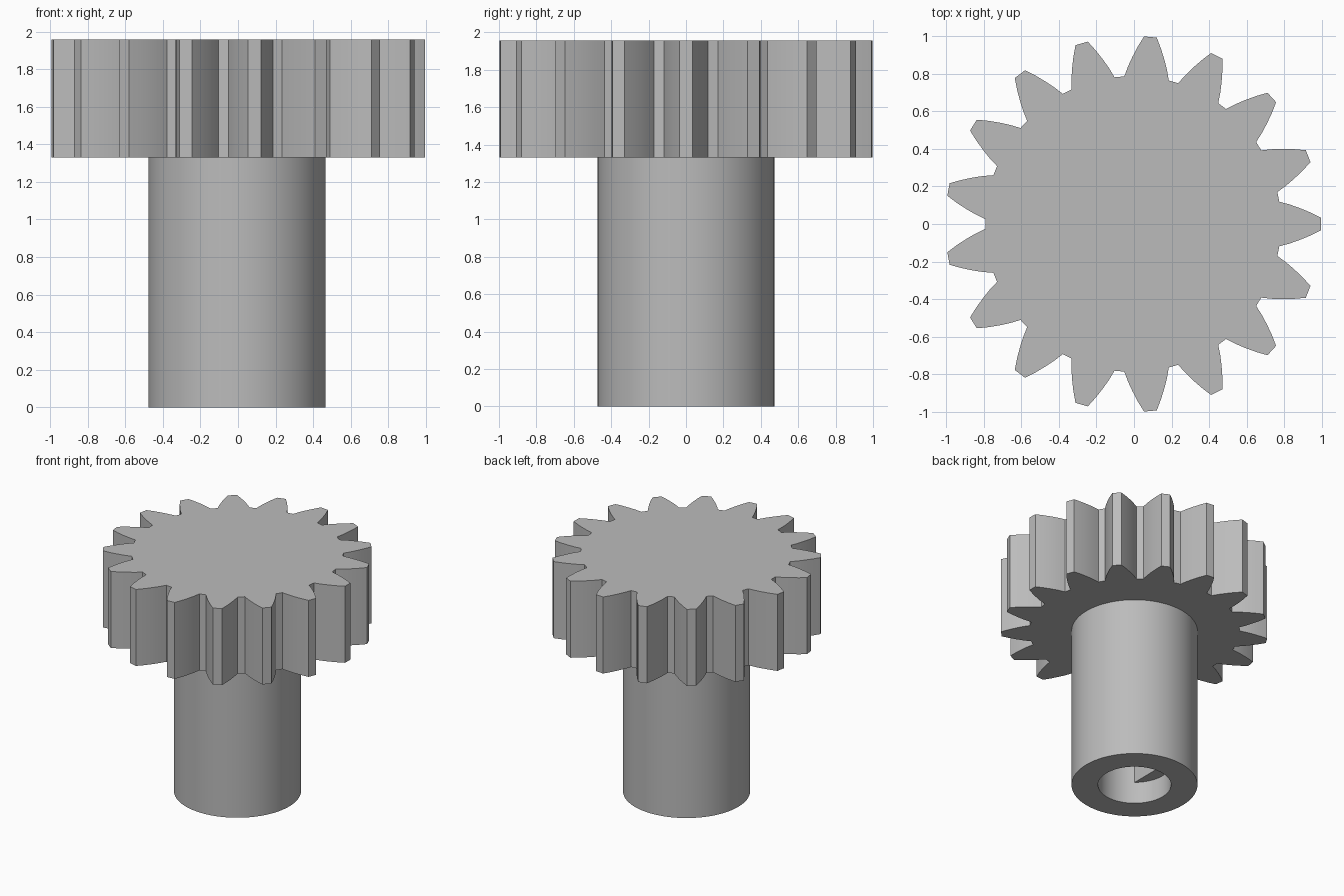
import bpy, bmesh
from math import sin, cos, radians

cube = bpy.data.objects.get("Cube")
if cube:
    bpy.data.objects.remove(cube, do_unlink=True)

TEETH = 17
CENTRE_X = -0.005
GEAR_BOTTOM, GEAR_TOP = 1.33, 1.957
SHAFT_R, BORE_R = 0.472, 0.274
STEP_Z = 0.18            # the round bore turns D-shaped here
SEGMENTS = 72

grey = bpy.data.materials.new("plain grey")
grey.use_nodes = True
grey.diffuse_color = (0.5, 0.5, 0.5, 1)
grey.node_tree.nodes["Principled BSDF"].inputs["Base Color"].default_value = (0.5, 0.5, 0.5, 1)


def polar(r, degrees):
    return r * cos(radians(degrees)), r * sin(radians(degrees))


def circle(r):
    return [polar(r, 360 * i / SEGMENTS) for i in range(SEGMENTS)]


def loft(name, sections, cap_ends):
    """Join (outline, height) sections that share a point count."""
    bm = bmesh.new()
    rings = [[bm.verts.new((x, y, z)) for x, y in outline] for outline, z in sections]
    for a, b in zip(rings, rings[1:]):
        for i in range(len(a)):
            j = (i + 1) % len(a)
            bm.faces.new((a[i], a[j], b[j], b[i]))
    if cap_ends:
        bm.faces.new(rings[0][::-1])
        bm.faces.new(rings[-1])
    bmesh.ops.remove_doubles(bm, verts=bm.verts, dist=0.0001)
    mesh = bpy.data.meshes.new(name)
    bm.to_mesh(mesh)
    bm.free()
    mesh.materials.append(grey)
    obj = bpy.data.objects.new(name, mesh)
    obj.location.x = CENTRE_X
    bpy.context.collection.objects.link(obj)
    bpy.ops.object.select_all(action='DESELECT')
    obj.select_set(True)
    bpy.context.view_layer.objects.active = obj
    bpy.ops.object.shade_smooth_by_angle(angle=radians(20))
    return obj


# Gear wheel: one bulging flank (radius, half angle), mirrored and repeated
flank = [(0.787, 8.69), (0.84, 7.1), (0.89, 5.5), (0.945, 3.75), (1.0, 1.95)]
tooth = [(r, -a) for r, a in flank] + flank[::-1]
gear_outline = [polar(r, a + 360 * k / TEETH) for k in range(TEETH) for r, a in tooth]
loft("gear_wheel", [(gear_outline, GEAR_BOTTOM), (gear_outline, GEAR_TOP)], True)

# Hollow shaft: outer wall, end face, round mouth, then D-shaped socket
flat_x = BORE_R * cos(radians(130))
round_bore = circle(BORE_R)
d_bore = [(max(x, flat_x), y) for x, y in round_bore]
loft("hollow_shaft", [
    (circle(SHAFT_R), GEAR_BOTTOM),
    (circle(SHAFT_R), 0),
    (round_bore, 0),
    (round_bore, STEP_Z),
    (d_bore, STEP_Z),
    (d_bore, GEAR_BOTTOM),
][::-1], False)
